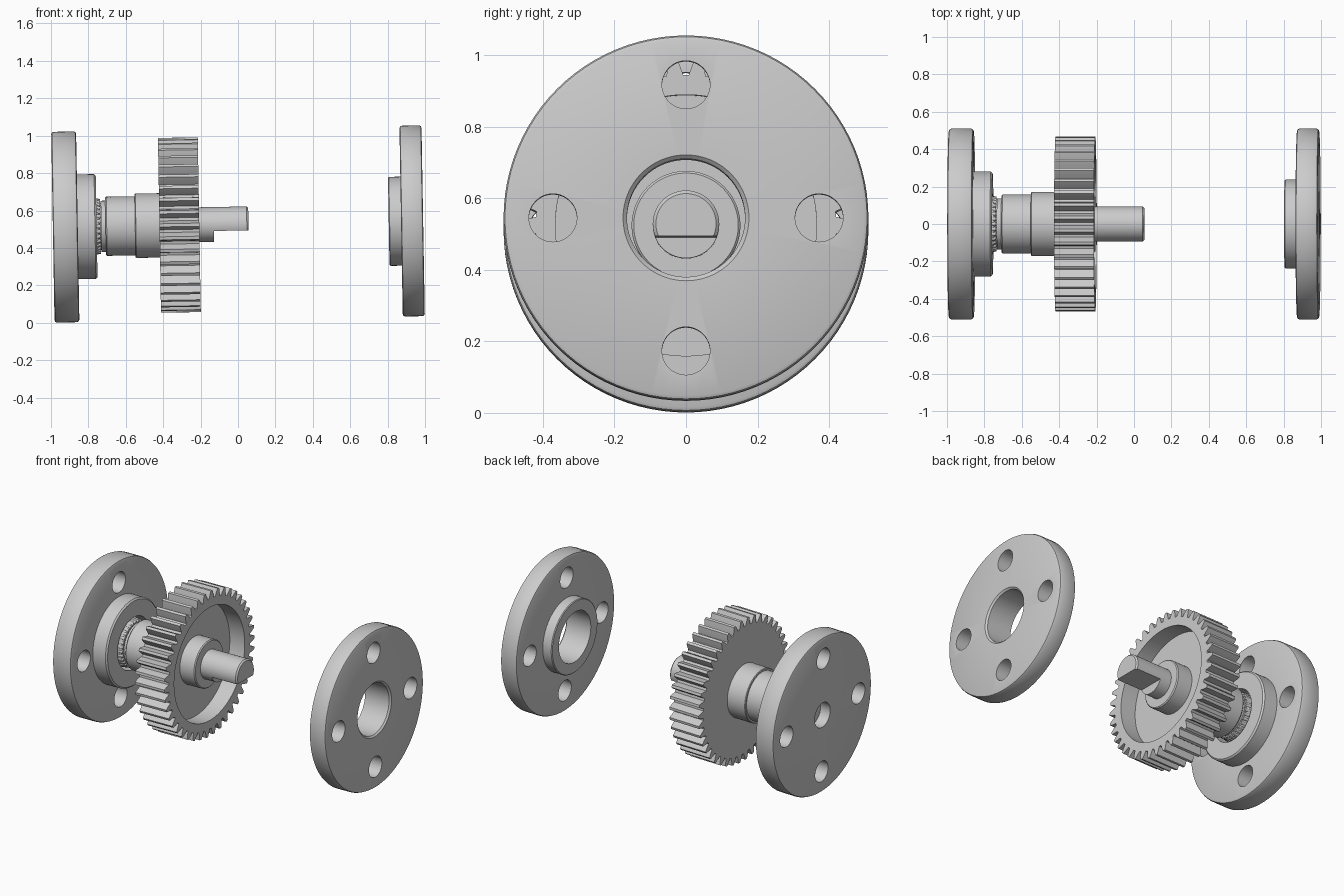
import bpy, bmesh, math
from mathutils import Matrix, Vector

if "Cube" in bpy.data.objects:
    bpy.data.objects.remove(bpy.data.objects["Cube"])

# the whole assembly lies along one slightly tilted axis
TILT = Matrix.Translation((0, 0, 0.528)) @ Matrix.Rotation(math.radians(-1), 4, 'Y')
SEG = 96


def finish(name, bm, cutters=()):
    bmesh.ops.remove_doubles(bm, verts=bm.verts, dist=1e-5)
    bmesh.ops.recalc_face_normals(bm, faces=bm.faces)
    me = bpy.data.meshes.new(name)
    bm.to_mesh(me)
    bm.free()
    ob = bpy.data.objects.new(name, me)
    bpy.context.collection.objects.link(ob)
    bpy.ops.object.select_all(action='DESELECT')
    bpy.context.view_layer.objects.active = ob
    ob.select_set(True)
    for c in cutters:
        m = ob.modifiers.new("cut", 'BOOLEAN')
        m.operation, m.solver, m.object = 'DIFFERENCE', 'EXACT', c
        bpy.ops.object.modifier_apply(modifier=m.name)
        bpy.data.objects.remove(c)
    ob.data.transform(TILT)
    bpy.ops.object.shade_smooth_by_angle(angle=math.radians(25))
    return ob


def loft(rings, angles, closed):
    """rings: (x, radius or list of radii) swept round the x axis."""
    bm = bmesh.new()
    n = len(angles)
    rows = []
    for x, r in rings:
        rs = r if isinstance(r, list) else [r] * n
        rows.append([bm.verts.new((x, q * math.cos(a), q * math.sin(a))) for q, a in zip(rs, angles)])
    for i in range(len(rows) if closed else len(rows) - 1):
        a, b = rows[i], rows[(i + 1) % len(rows)]
        for j in range(n):
            k = (j + 1) % n
            bm.faces.new((a[j], a[k], b[k], b[j]))
    return bm


def lathe(rings, closed=False):
    return loft(rings, [2 * math.pi * i / SEG for i in range(SEG)], closed)


def rod(bm, p, q, r, seg):
    p, q = Vector(p), Vector(q)
    d = q - p
    m = Matrix.Translation((p + q) / 2) @ d.to_track_quat('Z', 'Y').to_matrix().to_4x4()
    bmesh.ops.create_cone(bm, cap_ends=True, segments=seg, radius1=r, radius2=r, depth=d.length, matrix=m)


def helper(bm, name):
    me = bpy.data.meshes.new(name)
    bm.to_mesh(me)
    bm.free()
    ob = bpy.data.objects.new(name, me)
    bpy.context.collection.objects.link(ob)
    ob.hide_render = True
    return ob


def bolt_cutter(x):
    bm = bmesh.new()
    for i in range(4):
        y, z = 0.372 * math.cos(i * math.pi / 2), 0.372 * math.sin(i * math.pi / 2)
        rod(bm, (x - 0.2, y, z), (x + 0.2, y, z), 0.067, 48)
    return helper(bm, "bolt_cutter")


# left flange: disc, hub, bearing pocket and small through hole
finish("left_flange", lathe([
    (-0.99, 0.08), (-0.99, 0.497), (-0.986, 0.506), (-0.977, 0.51),
    (-0.87, 0.51), (-0.861, 0.506), (-0.857, 0.497),
    (-0.857, 0.28), (-0.765, 0.28), (-0.756, 0.271),
    (-0.756, 0.168), (-0.92, 0.168), (-0.92, 0.08)], True), [bolt_cutter(-0.92)])

# right flange: mirrored disc with a shallower hub and open bore
finish("right_flange", lathe([
    (0.99, 0.176), (0.99, 0.497), (0.986, 0.506), (0.977, 0.51),
    (0.885, 0.51), (0.876, 0.506), (0.872, 0.497),
    (0.872, 0.238), (0.811, 0.238), (0.806, 0.233),
    (0.806, 0.165), (0.98, 0.165)], True), [bolt_cutter(0.93)])

# stepped shaft with a flat cut on the underside of its free end
bm = bmesh.new()
bmesh.ops.create_cube(bm, size=1, matrix=Matrix.Translation((0.07, 0, -0.135)) @ Matrix.Diagonal((0.4, 0.4, 0.2, 1)))
finish("shaft", lathe([
    (-0.915, 0), (-0.915, 0.1), (-0.708, 0.1), (-0.708, 0.152), (-0.702, 0.158),
    (-0.55, 0.158), (-0.55, 0.168), (-0.546, 0.172), (-0.41, 0.172), (-0.41, 0.093),
    (0.047, 0.093), (0.056, 0.084), (0.056, 0)]), [helper(bm, "flat_cutter")])

# spur gear: 42 teeth, recessed face and centre hub
TEETH = 42
TOOTH = [(-0.38, 0.42), (-0.25, 0.446), (-0.12, 0.468), (0.12, 0.468), (0.25, 0.446), (0.38, 0.42)]
angles = [2 * math.pi * (t + f) / TEETH for t in range(TEETH) for f, r in TOOTH]
teeth = [r for t in range(TEETH) for f, r in TOOTH]
finish("gear", loft([
    (-0.42, 0.09), (-0.42, 0.365), (-0.42, teeth), (-0.207, teeth), (-0.207, 0.365),
    (-0.315, 0.365), (-0.315, 0.152), (-0.213, 0.152), (-0.207, 0.146), (-0.207, 0.09)],
    angles, True))

# tapered roller bearing: inner ring, cage and rollers
finish("bearing_inner_ring", lathe([
    (-0.91, 0.098), (-0.91, 0.14), (-0.755, 0.125), (-0.732, 0.125), (-0.732, 0.137),
    (-0.708, 0.137), (-0.708, 0.098)], True))
finish("bearing_cage", lathe([
    (-0.9, 0.15), (-0.9, 0.156), (-0.752, 0.146), (-0.74, 0.138), (-0.74, 0.12), (-0.76, 0.13)], True))
bm = bmesh.new()
ROLLERS = 32
for i in range(ROLLERS):
    a = 2 * math.pi * i / ROLLERS
    c, s = math.cos(a), math.sin(a)
    rod(bm, (-0.89, 0.155 * c, 0.155 * s), (-0.736, 0.136 * c, 0.136 * s), 0.011, 12)
finish("bearing_rollers", bm)
